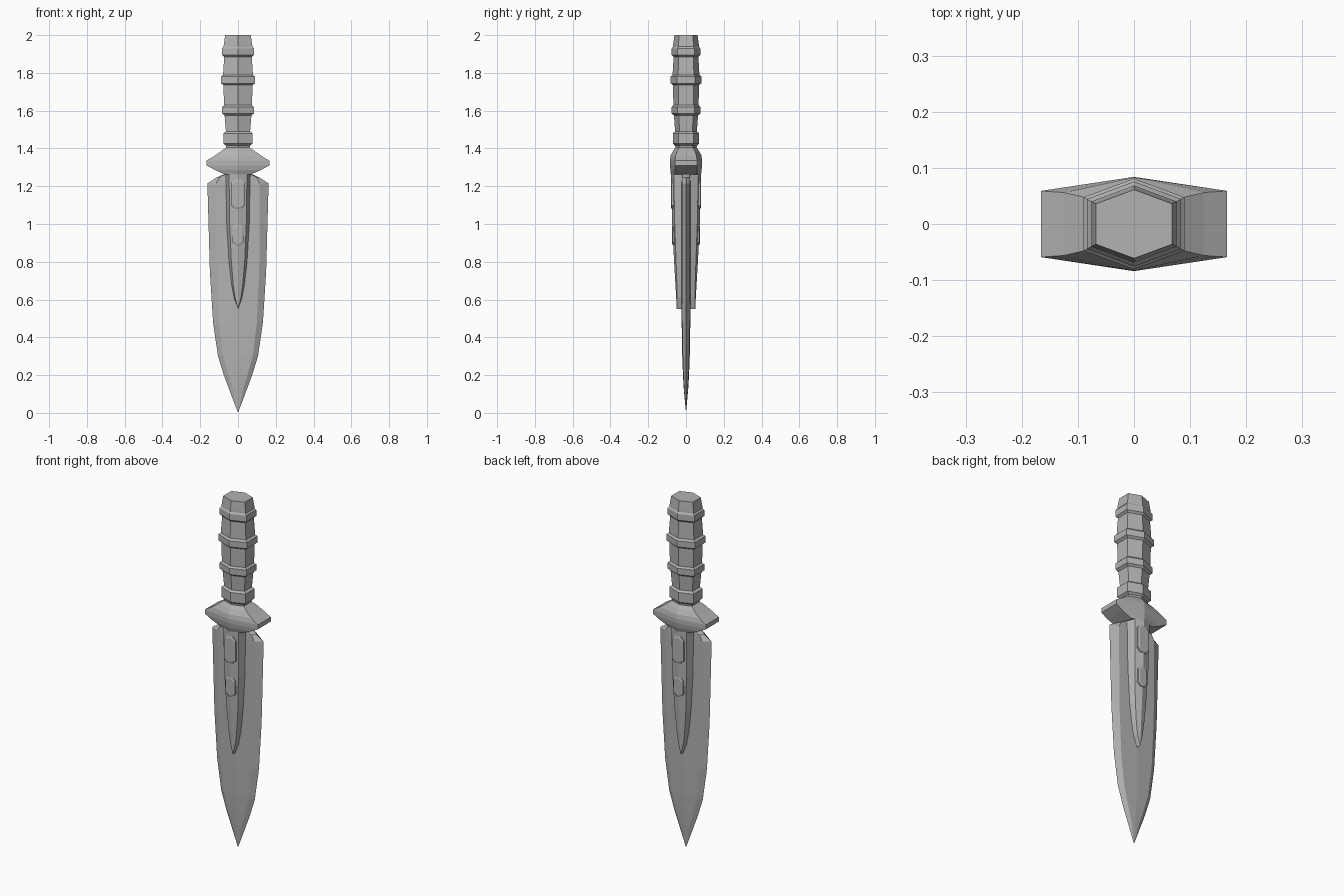
import bpy
import bmesh

if "Cube" in bpy.data.objects:
    bpy.data.objects.remove(bpy.data.objects["Cube"])

steel = bpy.data.materials.new("grey_steel")
steel.use_nodes = True
grey = (0.45, 0.45, 0.45, 1)
steel.diffuse_color = grey
steel.node_tree.nodes["Principled BSDF"].inputs["Base Color"].default_value = grey


def loft(name, rings):
    """Skin a stack of closed rings, cap the ends and clean collapsed points."""
    bm = bmesh.new()
    loops = [[bm.verts.new(p) for p in ring] for ring in rings]
    n = len(loops[0])
    for a, b in zip(loops, loops[1:]):
        for i in range(n):
            j = (i + 1) % n
            bm.faces.new((a[i], a[j], b[j], b[i]))
    bm.faces.new(loops[0])
    bm.faces.new(loops[-1])
    bmesh.ops.remove_doubles(bm, verts=bm.verts, dist=0.0005)
    bmesh.ops.recalc_face_normals(bm, faces=bm.faces)
    mesh = bpy.data.meshes.new(name)
    bm.to_mesh(mesh)
    bm.free()
    mesh.materials.append(steel)
    obj = bpy.data.objects.new(name, mesh)
    bpy.context.collection.objects.link(obj)


def mirrored(quarter, z):
    """Full ring from a quarter outline that starts on the y axis."""
    right = quarter + [(x, -y) for x, y in reversed(quarter)]
    left = [(-x, y) for x, y in reversed(right[1:-1])]
    return [(x, y, z) for x, y in right + left]


def hexagon(z, width, crest, side):
    return mirrored([(0, crest), (width, side)], z)


# Hexagonal grip with four raised bands
grip = [(2.0, 0.068), (1.945, 0.076)]
for top, bottom, band, above, below in (
        (1.94, 1.885, 0.084, 0.076, 0.073), (1.79, 1.735, 0.09, 0.079, 0.077),
        (1.63, 1.575, 0.084, 0.074, 0.071), (1.49, 1.415, 0.077, 0.064, 0.064)):
    grip += [(top, above), (top - 0.01, band), (bottom + 0.01, band), (bottom, below)]
grip.append((1.39, 0.06))
loft("grip", [hexagon(z, w, w * 0.9, w * 0.53) for z, w in grip])

# Cross guard flaring to blunt ends
loft("guard", [hexagon(*s) for s in (
    (1.405, 0.062, 0.056, 0.036), (1.385, 0.09, 0.07, 0.048),
    (1.36, 0.125, 0.083, 0.056), (1.335, 0.166, 0.084, 0.059),
    (1.31, 0.166, 0.084, 0.059), (1.285, 0.12, 0.083, 0.059),
    (1.263, 0.07, 0.08, 0.057))])

# Double-edged blade: height, half width, bevel start, half thickness
blade = ((1.268, 0.065, 0.06, 0.022), (1.245, 0.115, 0.1, 0.024),
         (1.215, 0.162, 0.115, 0.025), (1.0, 0.156, 0.115, 0.025),
         (0.75, 0.149, 0.112, 0.024), (0.48, 0.132, 0.1, 0.023),
         (0.3, 0.106, 0.078, 0.02), (0.2, 0.075, 0.05, 0.016),
         (0.13, 0.049, 0.028, 0.012), (0.0, 0, 0, 0))
loft("blade", [mirrored([(0, t), (bevel, t * 0.85), (w, 0)], z)
               for z, w, bevel, t in blade])

# Raised spine on both faces: height, half width, crest
spine = ((1.28, 0.066, 0.08), (1.0, 0.061, 0.073), (0.8, 0.049, 0.063),
         (0.68, 0.035, 0.056), (0.61, 0.022, 0.052), (0.55, 0, 0.049))
loft("spine", [mirrored([(0, c), (w * 0.72, c - w * 0.22), (w, 0.02)], z)
               for z, w, c in spine])


def slot_ring(width, low, high, chamfer, y):
    """Upright oblong outline with cut corners."""
    half = [(width - chamfer, high), (width, high - chamfer),
            (width, low + chamfer), (width - chamfer, low)]
    return [(x, y, z) for x, z in half + [(-x, z) for x, z in reversed(half)]]


# Raised oblong studs on both faces of the spine
for side, face in ((-1, "front"), (1, "back")):
    for label, width, low, high, out in (("upper", 0.036, 1.08, 1.235, 0.08),
                                         ("lower", 0.029, 0.885, 1.0, 0.073)):
        loft(f"{face}_{label}_stud", [
            slot_ring(width, low, high, 0.018, side * 0.03),
            slot_ring(width, low, high, 0.018, side * (out - 0.004)),
            slot_ring(width - 0.008, low + 0.01, high - 0.01, 0.014, side * out)])
